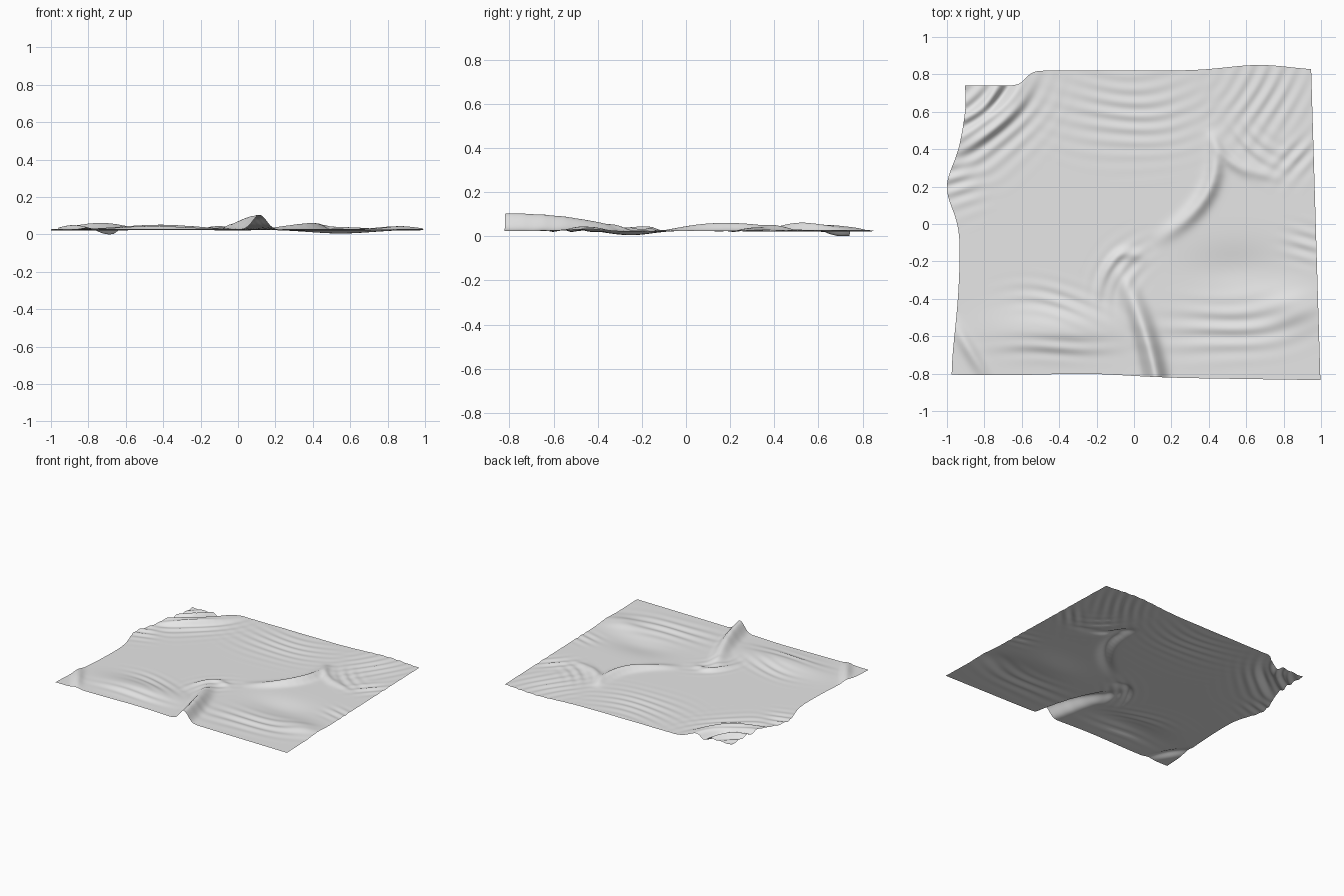
import bpy, bmesh, math
from mathutils import Vector

cube = bpy.data.objects.get("Cube")
if cube:
    bpy.data.objects.remove(cube, do_unlink=True)


def bell(offset, size):
    return math.exp(-(offset / size) ** 2)


def fold(width, rise, start, bend, end, open_start=False):
    """Rounded ridge along a curve; an open start stays tall at the cloth edge."""
    start, bend, end = Vector(start), Vector(bend), Vector(end)
    steps = 14
    path = []
    for i in range(steps + 1):
        t = i / steps
        point = start.lerp(bend, t).lerp(bend.lerp(end, t), t)
        taper = math.cos(t * math.pi / 2) if open_start else math.sin(t * math.pi)
        path.append((point, rise * taper))
    middle = (start + end + bend) / 3
    reach = max((p - middle).length for p, h in path) + 3 * width

    def height(x, y):
        here = Vector((x, y))
        if (here - middle).length > reach:
            return 0
        nearest, ridge = reach, 0
        for (a, a_rise), (b, b_rise) in zip(path, path[1:]):
            span = b - a
            t = min(max((here - a).dot(span) / span.length_squared, 0), 1)
            distance = (here - a - span * t).length
            if distance < nearest:
                nearest, ridge = distance, a_rise + (b_rise - a_rise) * t
        return ridge * bell(nearest, width)
    return height


def ripples(center, angle, length, breadth, depth, bend=0, spacing=.075):
    """Patch of parallel, slightly bent wrinkles that fades out at its rim."""
    c, s = math.cos(math.radians(angle)), math.sin(math.radians(angle))

    def height(x, y):
        dx, dy = x - center[0], y - center[1]
        along, across = dx * c + dy * s, dy * c - dx * s
        fade = bell(along, length) * bell(across, breadth)
        wobble = math.sin(9 * along + 7 * across) / 8
        phase = (across - bend * along ** 2) / spacing + wobble
        return depth * fade * math.cos(math.tau * phase)
    return height


def swell(center, size_x, size_y, rise):
    """Broad, soft rise or dip."""
    def height(x, y):
        return rise * bell(x - center[0], size_x) * bell(y - center[1], size_y)
    return height


# Wavy borders of the cloth
def left_edge(y):
    return -.93 - .07 * bell(y - .25, .17) - .045 * bell(y + .85, .4) + .03 * bell(y - .75, .2)


def right_edge(y):
    return .972 - .03 * y


def front_edge(x):
    return -.82 - .015 * x + .015 * bell(x + .25, .3)


def back_edge(x):
    notch = math.tanh((x + .62) / .04) - 1
    return .82 + .03 * bell(x - .68, .25) + .04 * notch


# Tall fold rising at the front edge, and its curl further back
tall_fold = [
    fold(.05, .08, (.12, -.84), (.06, -.5), (-.1, -.2), open_start=True),
    fold(.03, .018, (-.19, -.42), (-.12, -.05), (.07, -.2)),
    ripples((-.08, -.26), 60, .15, .1, .004, bend=-1.5),
]

# Winding folds right of the middle
winding_fold = [
    fold(.04, .036, (.4, .52), (.55, .15), (.1, -.1)),
    fold(.03, .016, (.41, .5), (.48, .27), (.78, .25)),
    ripples((.63, .4), -38, .15, .1, .004, bend=1),
]

# Wrinkles along the back edge and fanning into the back left corner
back_wrinkles = [
    ripples((-.03, .58), 0, .3, .2, .0032, bend=.5),
    ripples((.7, .68), 62, .22, .2, .004, bend=.4),
    ripples((.87, .36), 52, .12, .09, .005),
]

# Gathered back right corner
gathered_corner = [
    fold(.05, .036, (-1.05, .4), (-.65, .48), (-.55, .87)),
    fold(.03, .024, (-.95, .55), (-.75, .58), (-.72, .8)),
    fold(.035, -.025, (-.8, .6), (-.68, .68), (-.6, .87)),
    ripples((-.79, .56), 42, .25, .19, .0085, bend=.5),
    ripples((-.95, .25), 20, .12, .15, .005),
]

# Front right corner and the soft pillow beside it
front_right = [
    fold(.035, .024, (-.98, -.5), (-.88, -.68), (-.77, -.85)),
    swell((-.42, -.57), .3, .11, .026),
    ripples((-.4, -.42), -14, .2, .09, .004, bend=-.6),
    ripples((-.42, -.66), 0, .25, .06, .005, spacing=.09),
]

# Front left wrinkles, with a rise at the side and a dip behind them
front_left = [
    ripples((.52, -.56), 5, .32, .13, .0055, bend=.3, spacing=.095),
    ripples((.92, -.11), -12, .1, .09, .004),
    swell((.85, -.45), .14, .09, .02),
    swell((.55, -.25), .24, .13, -.02),
]

relief = tall_fold + winding_fold + back_wrinkles + gathered_corner + front_right + front_left

# Cloth sheet
bm = bmesh.new()
bmesh.ops.create_grid(bm, x_segments=200, y_segments=170, size=1)
for vert in bm.verts:
    u, v = (vert.co.x + 1) / 2, (vert.co.y + 1) / 2
    flat_x, flat_y = -.96 + 1.93 * u, -.82 + 1.65 * v
    x = left_edge(flat_y) * (1 - u) + right_edge(flat_y) * u
    y = front_edge(flat_x) * (1 - v) + back_edge(flat_x) * v
    vert.co = (x, y, sum(part(x, y) for part in relief))

# Rest the lowest crease on the ground
lowest = min(vert.co.z for vert in bm.verts)
for vert in bm.verts:
    vert.co.z -= lowest

mesh = bpy.data.meshes.new("cloth_sheet")
bm.to_mesh(mesh)
bm.free()
mesh.shade_smooth()
cloth = bpy.data.objects.new("cloth_sheet", mesh)
bpy.context.collection.objects.link(cloth)

# Plain fabric
fabric = bpy.data.materials.new("light_grey_fabric")
fabric.use_nodes = True
colour = (.8, .8, .8, 1)
fabric.diffuse_color = colour
fabric.node_tree.nodes["Principled BSDF"].inputs["Base Color"].default_value = colour
mesh.materials.append(fabric)
